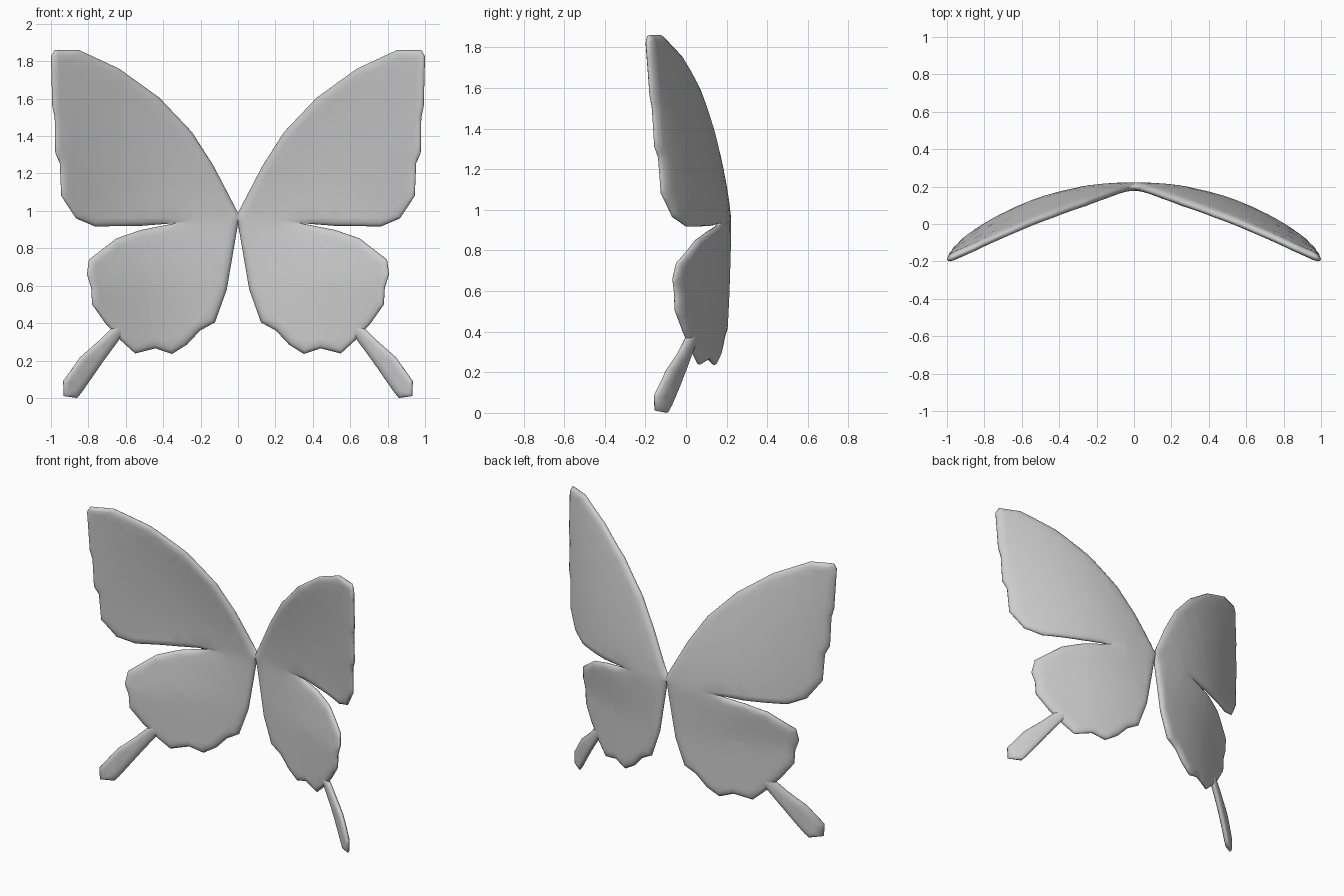
import bpy, bmesh, math
from mathutils import Vector
from mathutils.geometry import intersect_point_line

if "Cube" in bpy.data.objects:
    bpy.data.objects.remove(bpy.data.objects["Cube"])

# Half outlines in the front plane (x, z), clockwise
WING = [(0, .99), (.13, 1.24), (.245, 1.42), (.42, 1.605), (.635, 1.76), (.85, 1.86),
        (.98, 1.86), (1, 1.825), (.993, 1.56), (.98, 1.5), (.977, 1.31), (.953, 1.255),
        (.945, 1.08), (.866, .96), (.765, .917), (.52, .92), (.33, .935), (.52, .898),
        (.65, .853), (.797, .74), (.808, .66), (.785, .59), (.78, .5), (.71, .4),
        (.626, .307), (.55, .238), (.44, .265), (.353, .235), (.273, .285), (.203, .36),
        (.123, .404), (.06, .58), (.012, .86), (0, .93)]
TAIL = [(.64, .41), (.695, .355), (.743, .307), (.845, .217), (.935, .09), (.932, .01),
        (.86, 0), (.835, .03), (.717, .2), (.63, .318), (.585, .36)]


def sheet_y(x, z):
    """Depth of the domed wing sheet, straight along the leading edge."""
    x = max(x, 0)
    dome = .2 - .355 * x ** 2.2
    if z > .92:
        lead = .99 + 1.95 * x - 1.09 * x * x
        t = min(1, (z - .92) / max(lead - .92, .01)) ** 1.5
        return dome + t * (.2 - .39 * x ** 1.1 - dome)
    drop = min(1, (.92 - z) / .3) * min(1, x / .6)
    return dome - .042 * drop


def inset(pts, d):
    out = []
    for i, p in enumerate(pts):
        a = (p - pts[i - 1]).normalized()
        b = (pts[(i + 1) % len(pts)] - p).normalized()
        n1, n2 = Vector((a.y, -a.x)), Vector((b.y, -b.x))
        m = n1 + n2
        m = m.normalized() if m.length > 1e-4 else n1
        out.append(p + m * min(d / max(m.dot(n1), .1), 2 * d))
    return out


def edge_distance(p, segs):
    best = 9
    for a, b in segs:
        q, t = intersect_point_line(p, a, b)
        t = min(1, max(0, t))
        best = min(best, (p - a.lerp(b, t)).length)
    return best


def padded_sheet(name, outline, rim, half, skip_last):
    pts = [Vector(p) for p in outline]
    n = len(pts)
    segs = [(pts[i], pts[(i + 1) % n]) for i in range(n - (1 if skip_last else 0))]
    bm = bmesh.new()
    # Rim rings around a filled centre
    rings = [[bm.verts.new((p.x, 0, p.y)) for p in inset(pts, rim * k)]
             for k in (0, .12, .45, 1)]
    for r, s in zip(rings, rings[1:]):
        for i in range(n):
            j = (i + 1) % n
            bm.faces.new((r[i], r[j], s[j], s[i]))
    centre = bm.faces.new(rings[-1])
    bm.normal_update()
    bmesh.ops.triangulate(bm, faces=[centre])
    # Slice into a grid so the sheet can bend
    for axis, count in (((1, 0, 0), 13), ((0, 0, 1), 24)):
        for k in range(1, count):
            bmesh.ops.bisect_plane(bm, geom=bm.verts[:] + bm.edges[:] + bm.faces[:],
                                   dist=1e-4, plane_co=Vector(axis) * k * .08,
                                   plane_no=axis)
    # Front and back skins meet at the rounded rim
    dup = bmesh.ops.duplicate(bm, geom=bm.verts[:] + bm.edges[:] + bm.faces[:])["geom"]
    back = {g for g in dup if isinstance(g, bmesh.types.BMVert)}
    for v in bm.verts:
        d = min(1, edge_distance(Vector((v.co.x, v.co.z)), segs) / rim)
        h = half * math.sqrt(max(0, 1 - (1 - d) ** 2))
        v.co.y = sheet_y(v.co.x, v.co.z) + (h if v in back else -h)
    bmesh.ops.remove_doubles(bm, verts=bm.verts[:], dist=2e-4)
    bmesh.ops.recalc_face_normals(bm, faces=bm.faces[:])
    me = bpy.data.meshes.new(name)
    bm.to_mesh(me)
    bm.free()
    ob = bpy.data.objects.new(name, me)
    bpy.context.collection.objects.link(ob)
    for p in me.polygons:
        p.use_smooth = True
    ob.modifiers.new("Mirror", "MIRROR").use_axis = (True, False, False)
    return ob


padded_sheet("wings", WING, .04, .023, True)
padded_sheet("wing_tails", TAIL, .03, .023, False)
